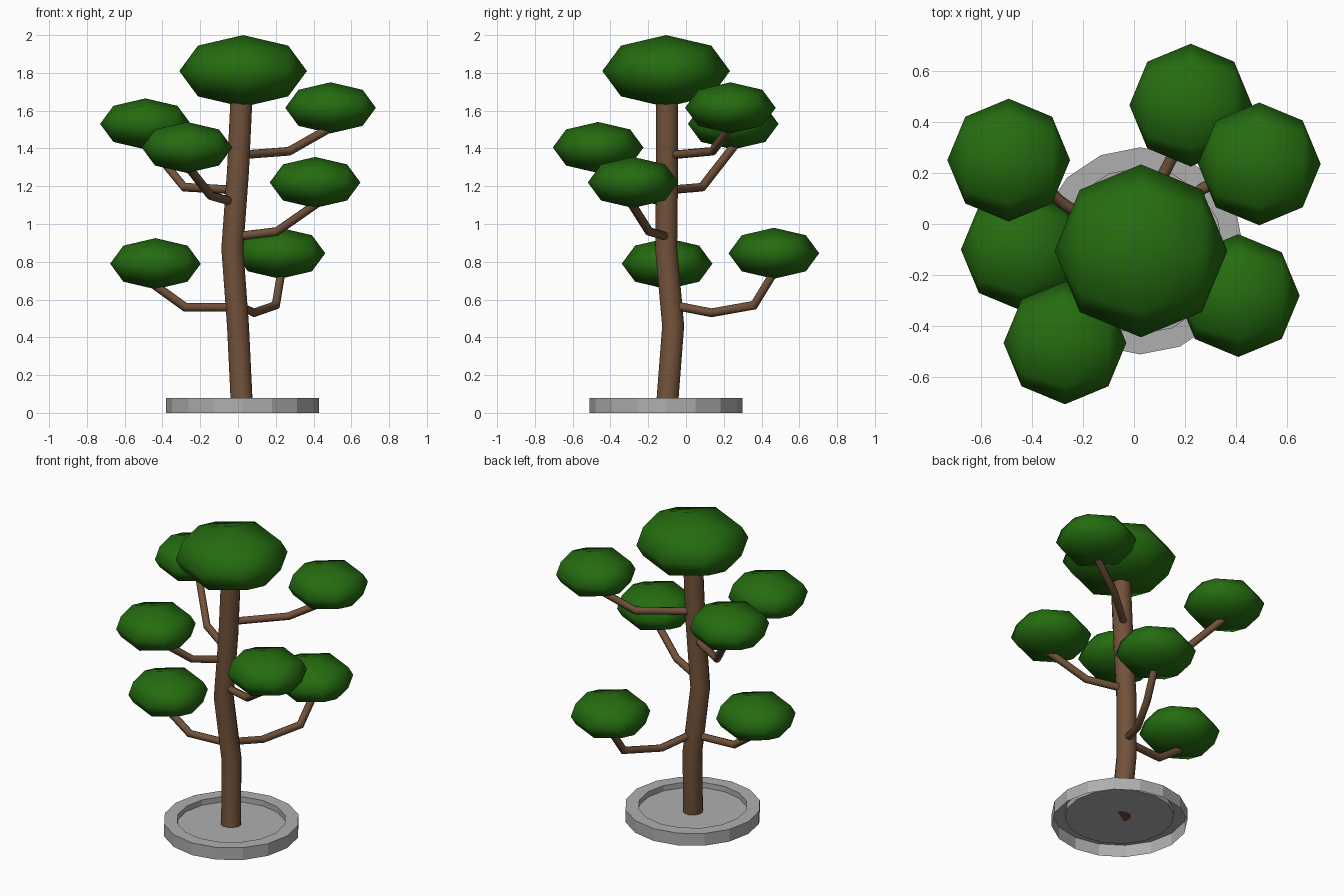
import bpy
import bmesh
from math import radians, sin, cos, tau
from mathutils import Matrix, Vector

cube = bpy.data.objects.get("Cube")
if cube:
    bpy.data.objects.remove(cube, do_unlink=True)


def material(name, rgb):
    mat = bpy.data.materials.new(name)
    mat.use_nodes = True
    color = (*rgb, 1)
    mat.diffuse_color = color
    mat.node_tree.nodes["Principled BSDF"].inputs["Base Color"].default_value = color
    return mat


leaf_green = material("leaf green", (0.018, 0.15, 0.005))
bark_brown = material("bark brown", (0.17, 0.085, 0.043))
stone_grey = material("stone grey", (0.43, 0.43, 0.43))


def mesh_object(name, bm, mat, smooth):
    mesh = bpy.data.meshes.new(name)
    for face in bm.faces:
        face.smooth = smooth
    bm.to_mesh(mesh)
    bm.free()
    mesh.materials.append(mat)
    obj = bpy.data.objects.new(name, mesh)
    bpy.context.collection.objects.link(obj)
    return obj


def tube(name, points, radius, sides):
    """Round limb with mitred joints along a few points."""
    bm = bmesh.new()
    pts = [Vector(p) for p in points]
    dirs = [(b - a).normalized() for a, b in zip(pts, pts[1:])]
    side = dirs[0].orthogonal().normalized()
    ring = [pts[0] + Matrix.Rotation(tau * i / sides, 3, dirs[0]) @ side * radius
            for i in range(sides)]
    rings = [[bm.verts.new(v) for v in ring]]
    for k, d in enumerate(dirs):
        # slide the ring along the limb onto the plane that halves the joint
        nxt = dirs[k + 1] if k + 1 < len(dirs) else d
        normal = (d + nxt).normalized()
        ring = [v + d * ((pts[k + 1] - v).dot(normal) / d.dot(normal)) for v in ring]
        rings.append([bm.verts.new(v) for v in ring])
    for a, b in zip(rings, rings[1:]):
        for i in range(sides):
            j = (i + 1) % sides
            bm.faces.new((a[i], a[j], b[j], b[i]))
    caps = [bm.faces.new(rings[0][::-1]), bm.faces.new(rings[-1])]
    obj = mesh_object(name, bm, bark_brown, True)
    for poly in obj.data.polygons:
        poly.use_smooth = len(poly.vertices) == 4
    return obj


def crown(name, center, radius, height):
    """Flattened eight-sided leaf ball with its poles on the x axis."""
    bm = bmesh.new()
    bmesh.ops.create_uvsphere(bm, u_segments=8, v_segments=4, radius=1)
    bm.transform(Matrix.Translation(center)
                 @ Matrix.Diagonal((radius, radius, height, 1))
                 @ Matrix.Rotation(radians(90), 4, 'Y'))
    mesh_object(name, bm, leaf_green, True)


# Round dish: outer wall, rim, inner wall and raised floor, open underneath
bm = bmesh.new()
sides = 16
rings = []
for radius, z in ((0.405, 0), (0.405, 0.08), (0.325, 0.08), (0.325, 0.045)):
    rings.append([bm.verts.new((0.025 + radius * cos(tau * i / sides),
                                -0.105 + radius * sin(tau * i / sides), z))
                  for i in range(sides)])
for a, b in zip(rings, rings[1:]):
    for i in range(sides):
        j = (i + 1) % sides
        bm.faces.new((a[i], a[j], b[j], b[i]))
bm.faces.new(rings[-1])
mesh_object("dish", bm, stone_grey, False)

# Trunk
tube("trunk", [(0.02, -0.1, 0.045), (0, -0.068, 0.46), (-0.03, -0.105, 0.87),
               (0, -0.1, 1.28), (0.02, -0.1, 1.7)], 0.06, 12)

# Branches, each with the leaf ball it carries
limbs = {
    "low_right": ([(-0.01, -0.08, 0.56), (-0.28, -0.1, 0.56), (-0.46, -0.1, 0.69)],
                  (-0.437, -0.1, 0.79)),
    "low_back": ([(0, -0.07, 0.57), (0.085, 0.135, 0.53), (0.2, 0.36, 0.57),
                  (0.23, 0.47, 0.75)], (0.222, 0.465, 0.845)),
    "middle_left": ([(0, -0.105, 0.935), (0.205, -0.195, 0.96), (0.42, -0.29, 1.11)],
                    (0.408, -0.28, 1.22)),
    "high_left": ([(0.01, -0.08, 1.365), (0.27, 0.14, 1.385), (0.49, 0.235, 1.51)],
                  (0.49, 0.235, 1.615)),
    "high_right": ([(-0.02, -0.09, 1.18), (-0.285, 0.085, 1.195), (-0.47, 0.26, 1.42)],
                   (-0.49, 0.25, 1.53)),
    "front_right": ([(-0.02, -0.1, 1.115), (-0.145, -0.27, 1.15), (-0.27, -0.45, 1.31)],
                    (-0.27, -0.465, 1.405)),
}
for name, (path, center) in limbs.items():
    tube(name + "_branch", path, 0.023, 8)
    crown(name + "_leaves", center, 0.24, 0.135)
crown("top_leaves", (0.027, -0.105, 1.81), 0.338, 0.19)
